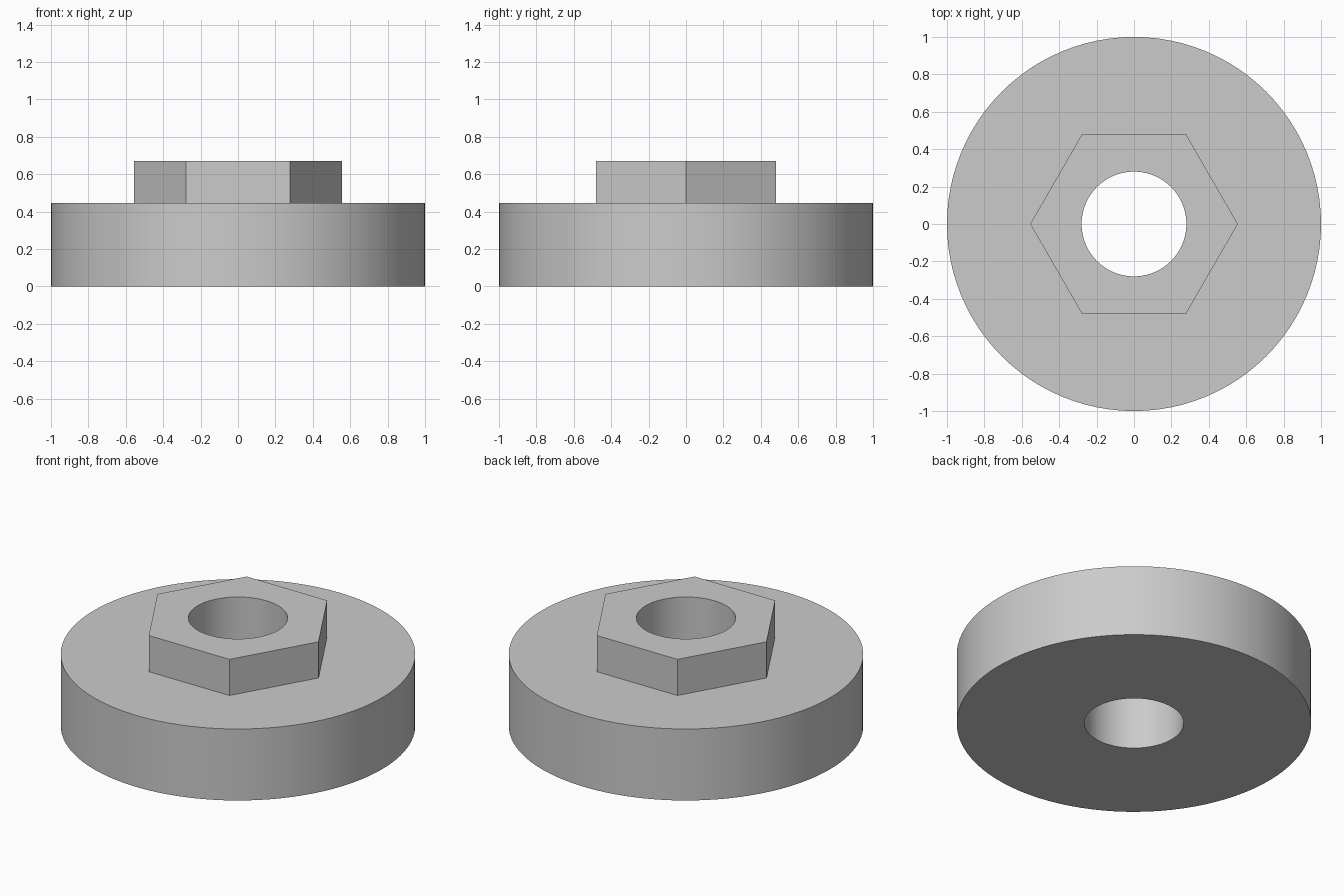
import bpy
import bmesh
import math

cube = bpy.data.objects.get("Cube")
if cube:
    bpy.data.objects.remove(cube, do_unlink=True)

SEGMENTS = 96            # multiple of six, so the hexagon corners land on vertices
DISC_R, HOLE_R, HEX_R = 1.0, 0.28, 0.555
DISC_TOP, HEX_TOP = 0.445, 0.67

# Grey metal
grey = bpy.data.materials.new("plain grey")
grey.use_nodes = True
colour = (0.6, 0.6, 0.6, 1)
grey.diffuse_color = colour
grey.node_tree.nodes["Principled BSDF"].inputs["Base Color"].default_value = colour


def circle(radius):
    return lambda a: radius


def hexagon(radius):
    sixth = math.pi / 3
    return lambda a: radius * math.cos(sixth / 2) / math.cos(a % sixth - sixth / 2)


def add_ring(bm, outline, z):
    ring = []
    for i in range(SEGMENTS):
        a = math.tau * i / SEGMENTS
        r = outline(a)
        ring.append(bm.verts.new((r * math.cos(a), r * math.sin(a), z)))
    return ring


# Closed loop of cross-sections: bore, disc wall, hexagonal collar, back to bore
sections = [
    (circle(HOLE_R), 0),
    (circle(DISC_R), 0),
    (circle(DISC_R), DISC_TOP),
    (hexagon(HEX_R), DISC_TOP),
    (hexagon(HEX_R), HEX_TOP),
    (circle(HOLE_R), HEX_TOP),
]
bm = bmesh.new()
rings = [add_ring(bm, outline, z) for outline, z in sections]
for k, ring in enumerate(rings):
    following = rings[(k + 1) % len(rings)]
    for i in range(SEGMENTS):
        j = (i + 1) % SEGMENTS
        bm.faces.new((ring[i], ring[j], following[j], following[i]))
bmesh.ops.recalc_face_normals(bm, faces=bm.faces)

mesh = bpy.data.meshes.new("disc_with_hex_collar")
bm.to_mesh(mesh)
bm.free()
mesh.materials.append(grey)
part = bpy.data.objects.new("disc_with_hex_collar", mesh)
bpy.context.collection.objects.link(part)

# Smooth round walls, crisp rims and hexagon corners
bpy.ops.object.select_all(action="DESELECT")
part.select_set(True)
bpy.context.view_layer.objects.active = part
bpy.ops.object.shade_smooth_by_angle(angle=math.radians(30))
